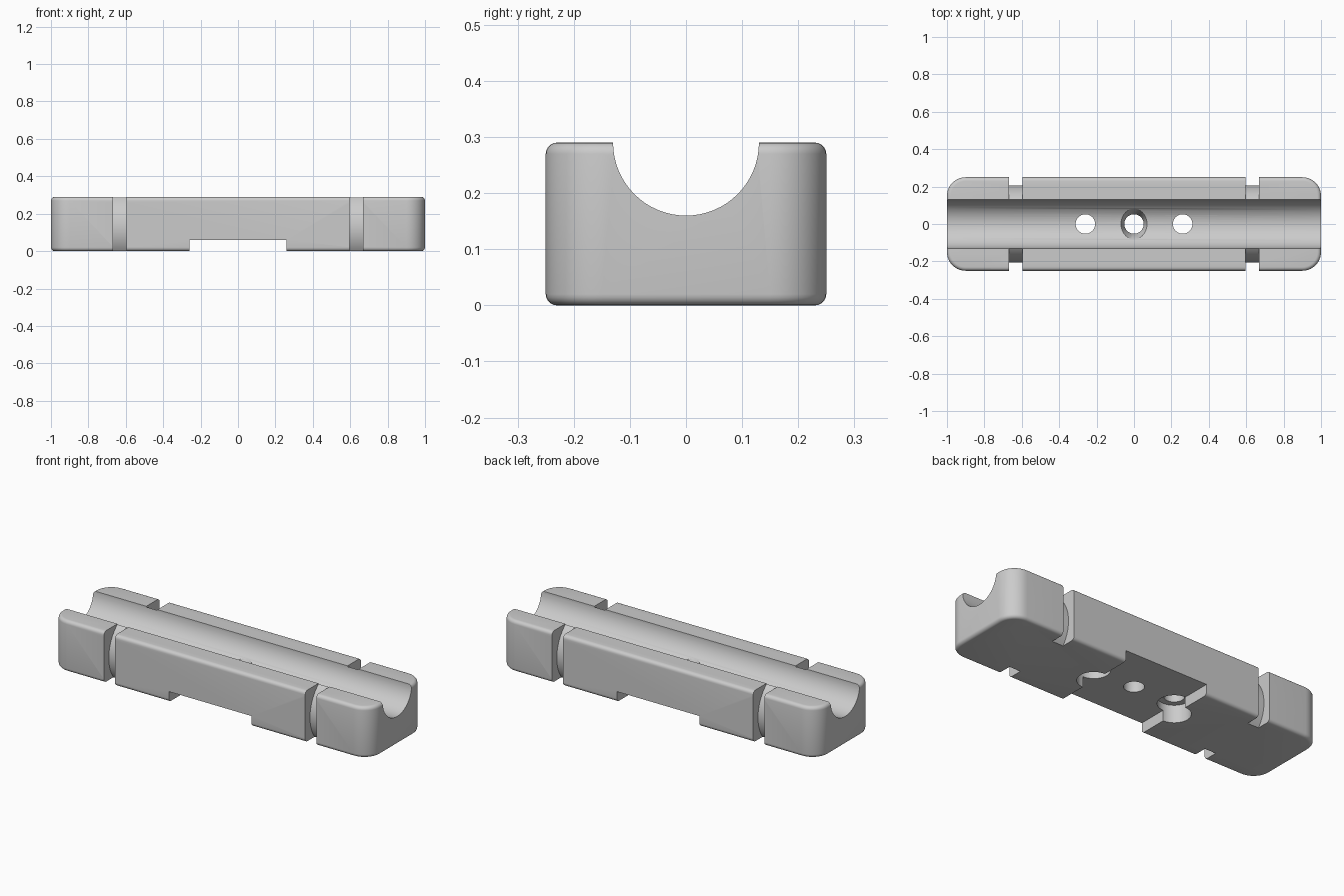
import bpy, bmesh, math
from mathutils import Matrix, Vector

default = bpy.data.objects.get("Cube")
if default:
    bpy.data.objects.remove(default, do_unlink=True)

LENGTH, WIDTH, HEIGHT = 2.0, 0.5, 0.29
CHANNEL_R = 0.13
SLOT_X, SLOT_W = 0.632, 0.07
HOLE_X, HOLE_R = 0.26, 0.052

grey = bpy.data.materials.new("plain_grey")
grey.use_nodes = True
grey.diffuse_color = (0.6, 0.6, 0.6, 1)
grey.node_tree.nodes["Principled BSDF"].inputs["Base Color"].default_value = (0.6, 0.6, 0.6, 1)


def make_object(name, bm):
    bmesh.ops.recalc_face_normals(bm, faces=bm.faces)
    mesh = bpy.data.meshes.new(name)
    bm.to_mesh(mesh)
    bm.free()
    mesh.materials.append(grey)
    obj = bpy.data.objects.new(name, mesh)
    bpy.context.collection.objects.link(obj)
    return obj


def box_mesh(size, centre):
    bm = bmesh.new()
    bmesh.ops.create_cube(bm, size=1)
    bmesh.ops.scale(bm, vec=size, verts=bm.verts)
    bmesh.ops.translate(bm, vec=centre, verts=bm.verts)
    return bm


def upright_cutter(name, x, z0, z1, r0, r1):
    bm = bmesh.new()
    place = Matrix.Translation((x, 0, (z0 + z1) / 2))
    bmesh.ops.create_cone(bm, cap_ends=True, segments=40, radius1=r0, radius2=r1,
                          depth=z1 - z0, matrix=place)
    return make_object(name, bm)


def ring_cutter(name, x):
    # flat band swept around the length axis
    bm = bmesh.new()
    h = SLOT_W / 2
    axis = Vector((x, 0, 0.125))
    ring = [bm.verts.new(axis + Vector((dx, r, 0)))
            for dx, r in ((-h, 0.207), (h, 0.207), (h, 0.5), (-h, 0.5))]
    edges = [bm.edges.new((ring[i], ring[(i + 1) % 4])) for i in range(4)]
    bmesh.ops.spin(bm, geom=ring + edges, cent=axis, axis=(1, 0, 0),
                   angle=math.tau, steps=64)
    bmesh.ops.remove_doubles(bm, verts=bm.verts, dist=0.0001)
    return make_object(name, bm)


def cut(target, cutter):
    mod = target.modifiers.new("cut", 'BOOLEAN')
    mod.operation = 'DIFFERENCE'
    mod.solver = 'EXACT'
    mod.object = cutter
    bpy.context.view_layer.objects.active = target
    bpy.ops.object.modifier_apply(modifier=mod.name)
    bpy.data.objects.remove(cutter, do_unlink=True)


# Block with round corners and soft top and bottom edges
bm = box_mesh((LENGTH, WIDTH, HEIGHT), (0, 0, HEIGHT / 2))
upright = [e for e in bm.edges if abs(e.verts[0].co.z - e.verts[1].co.z) > 0.1]
bmesh.ops.bevel(bm, geom=upright, offset=0.1, segments=10, profile=0.5, affect='EDGES')
rims = [e for e in bm.edges if abs(e.verts[0].co.z - e.verts[1].co.z) < 0.001]
bmesh.ops.bevel(bm, geom=rims, offset=0.02, segments=5, profile=0.5, affect='EDGES')
body = make_object("cradle_block", bm)

# Round channel along the top
bm = bmesh.new()
bmesh.ops.create_cone(bm, cap_ends=True, segments=64, radius1=CHANNEL_R, radius2=CHANNEL_R,
                      depth=LENGTH + 0.4,
                      matrix=Matrix.Translation((0, 0, HEIGHT)) @ Matrix.Rotation(math.pi / 2, 4, 'Y'))
cut(body, make_object("channel_cutter", bm))

# Recess across the underside
cut(body, make_object("recess_cutter", box_mesh((2 * HOLE_X, 1, 0.12), (0, 0, 0))))

# Strap slots and outer holes with wider seats below
for side in (-1, 1):
    cut(body, ring_cutter("slot_cutter", side * SLOT_X))
    cut(body, upright_cutter("hole_cutter", side * HOLE_X, -0.1, 0.4, HOLE_R, HOLE_R))
    cut(body, upright_cutter("seat_cutter", side * HOLE_X, -0.1, 0.1, 0.085, 0.085))

# Centre hole with a countersink
cut(body, upright_cutter("hole_cutter", 0, -0.1, 0.4, HOLE_R, HOLE_R))
cut(body, upright_cutter("sink_cutter", 0, 0.12, 0.19, HOLE_R, 0.083))

bpy.ops.object.select_all(action='DESELECT')
body.select_set(True)
bpy.context.view_layer.objects.active = body
bpy.ops.object.shade_smooth_by_angle(angle=math.radians(30))
